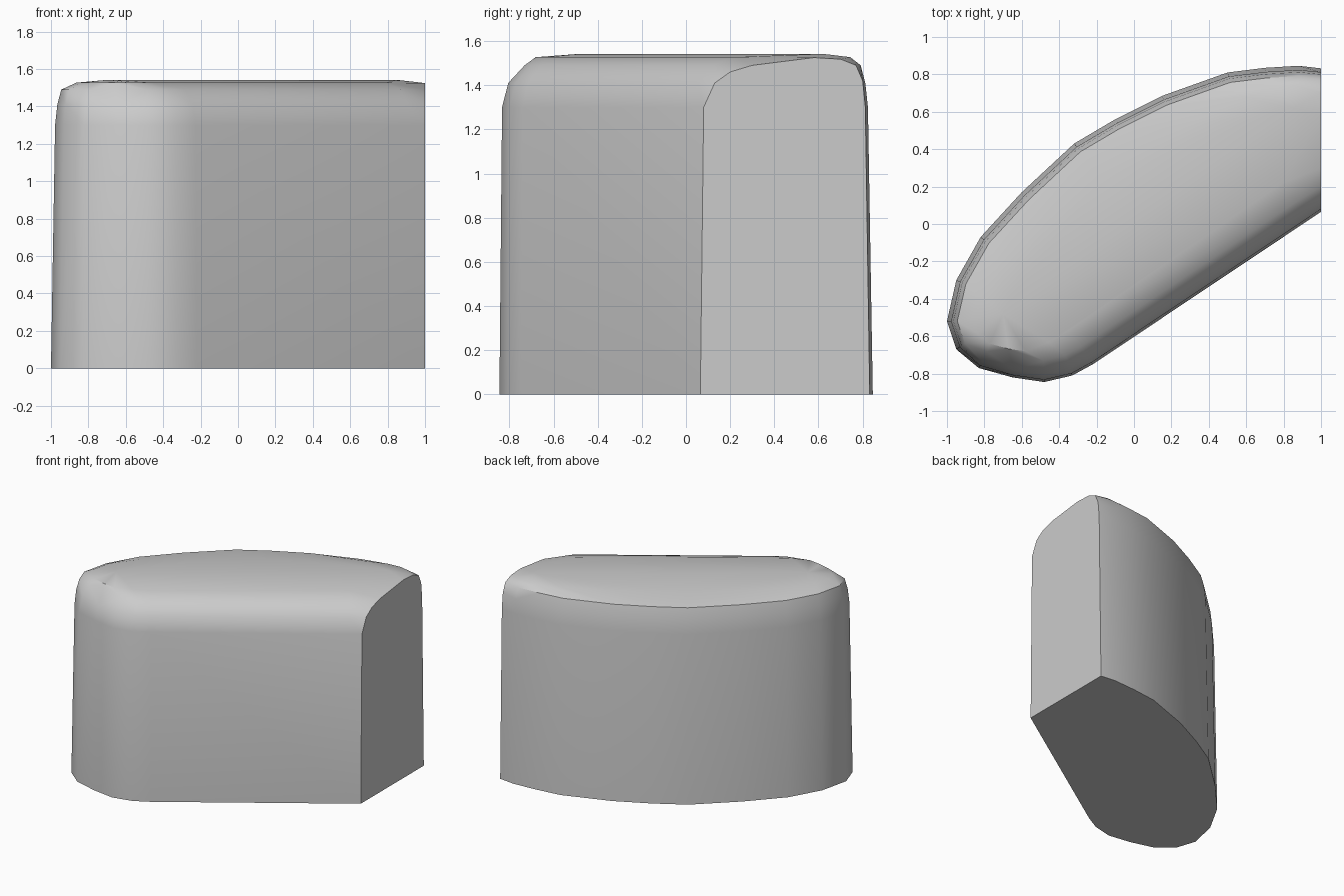
import bpy, bmesh
from mathutils import Vector

if "Cube" in bpy.data.objects:
    bpy.data.objects.remove(bpy.data.objects["Cube"])

# Footprint of the rounded side, from front straight edge round to the back
outline = [(0.93, 0.023), (-0.22, -0.75), (-0.33, -0.81), (-0.48, -0.845), (-0.65, -0.82),
           (-0.83, -0.77), (-0.95, -0.67), (-1.0, -0.52), (-0.95, -0.3), (-0.82, -0.07),
           (-0.6, 0.17), (-0.32, 0.43), (-0.1, 0.56), (0.15, 0.685), (0.5, 0.81),
           (0.7, 0.835), (0.88, 0.846)]
# Levels: height, inset on the front side, inset on the back side
levels = [(0, 0, 0), (1.3, 0.012, 0.022), (1.41, 0.04, 0.034), (1.49, 0.114, 0.055)]
# Profile of the flat right end (y, z)
end_profile = [(0.065, 0), (0.08, 1.3), (0.13, 1.41), (0.2, 1.46), (0.3, 1.49), (0.58, 1.525),
               (0.7, 1.518), (0.77, 1.49), (0.8, 1.42), (0.812, 1.3), (0.832, 0)]

pts = [Vector(p) for p in outline]
front_dir = Vector((0.558, -0.83))
loop = [Vector((1.0, 0.07))] + pts + [Vector((1.0, 0.832))]
normals = []
for a, b in zip(loop, loop[2:]):
    d = (b - a).normalized()
    normals.append(Vector((-d.y, d.x)) if Vector((-d.y, d.x)).dot(a - Vector((0, 0))) > 0
                   else Vector((d.y, -d.x)))
normals[0] = front_dir.copy()

bm = bmesh.new()
for z, front, back in levels:
    for p, n in zip(pts, normals):
        w = min(1, max(0, n.dot(front_dir) * 1.5))
        q = p - n * (front * w + back * (1 - w))
        bm.verts.new((q.x, q.y, z))
for y, z in end_profile:
    bm.verts.new((1, y, z))

# Gently crowned top: outline pulled toward a central ridge
a, b = Vector((-0.7, -0.48)), Vector((0.85, 0.62))
ab = b - a
for p in pts:
    t = min(1, max(0, (p - a).dot(ab) / ab.length_squared))
    r = a + ab * t
    q = r.lerp(p, 0.55)
    bm.verts.new((q.x, q.y, 1.527))
for r in (a, a.lerp(b, 0.5), b):
    bm.verts.new((r.x, r.y, 1.542))

# Skin the rings into one closed convex block
res = bmesh.ops.convex_hull(bm, input=bm.verts[:])
loose = [v for v in bm.verts if not v.link_faces]
bmesh.ops.delete(bm, geom=loose, context='VERTS')
bmesh.ops.dissolve_limit(bm, angle_limit=0.01, verts=bm.verts[:], edges=bm.edges[:])
bmesh.ops.recalc_face_normals(bm, faces=bm.faces[:])

mesh = bpy.data.meshes.new("rounded_block")
bm.to_mesh(mesh)
bm.free()
block = bpy.data.objects.new("rounded_block", mesh)
bpy.context.collection.objects.link(block)
bpy.context.view_layer.objects.active = block
block.select_set(True)
bpy.ops.object.shade_smooth_by_angle(angle=0.6)
